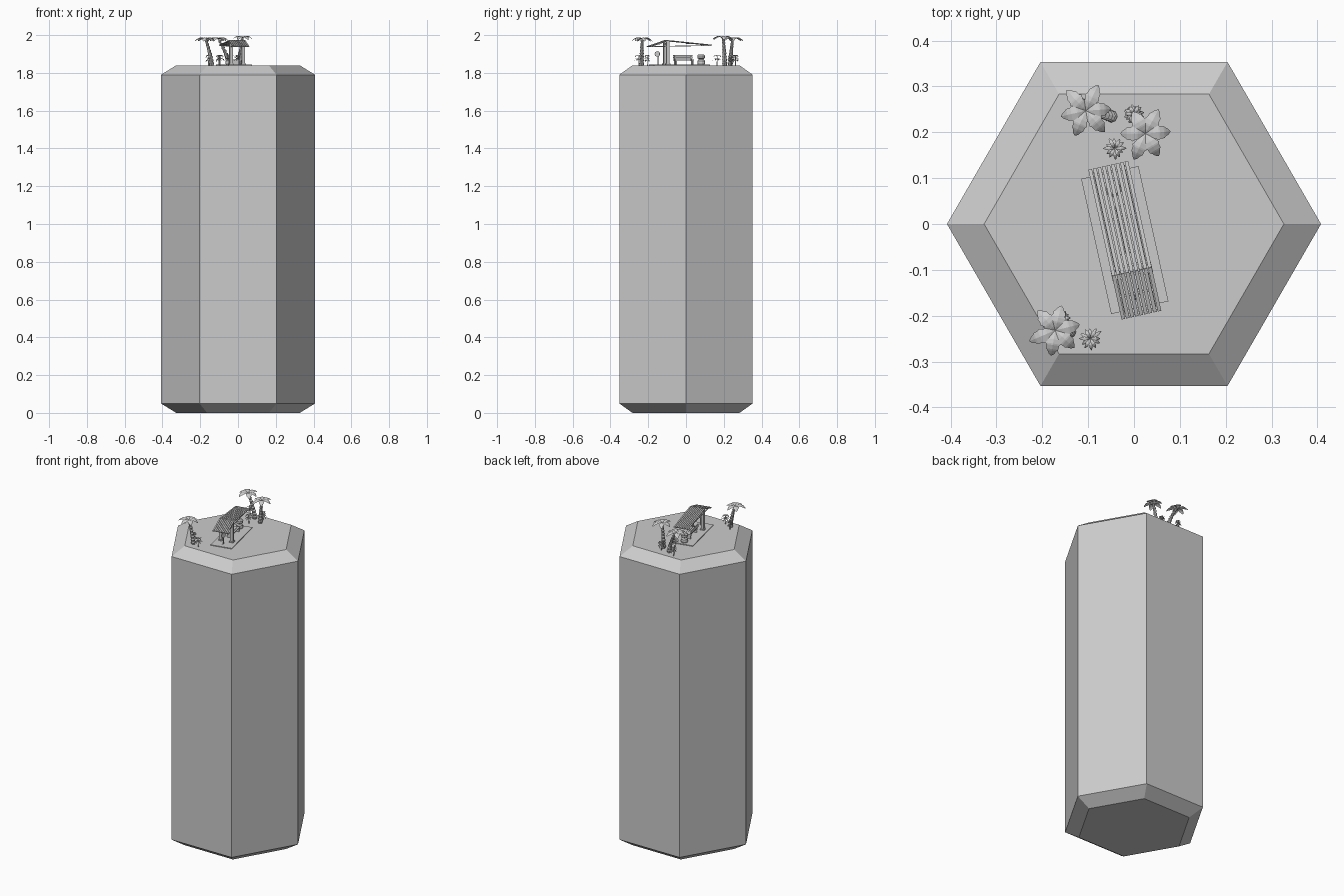
import bpy, bmesh, math, random
from mathutils import Matrix, Vector

if "Cube" in bpy.data.objects:
    bpy.data.objects.remove(bpy.data.objects["Cube"])

random.seed(4)
TOP = 1.84
# local frame of the shelter: v runs along the roof, u across it
FRAME = Matrix.Translation((-0.02, -0.035, TOP)) @ Matrix.Rotation(math.radians(12.5), 4, 'Z')


def make(name, bm, matrix=None, smooth=False, recalc=True):
    if recalc:
        bmesh.ops.recalc_face_normals(bm, faces=bm.faces)
    me = bpy.data.meshes.new(name)
    bm.to_mesh(me)
    bm.free()
    ob = bpy.data.objects.new(name, me)
    bpy.context.collection.objects.link(ob)
    if matrix:
        ob.matrix_world = matrix
    if smooth:
        for p in me.polygons:
            p.use_smooth = True
    return ob


def box(bm, lo, hi):
    lo, hi = Vector(lo), Vector(hi)
    bmesh.ops.create_cube(bm, size=1, matrix=Matrix.Translation((lo + hi) / 2)
                          @ Matrix.Diagonal((*(hi - lo), 1)))


def lathe(bm, profile, sides, at=(0, 0, 0)):
    # rings of (radius, z), capped at both ends
    rings = [[bm.verts.new((at[0] + r * math.cos(2 * math.pi * i / sides),
                            at[1] + r * math.sin(2 * math.pi * i / sides), at[2] + z))
              for i in range(sides)] for r, z in profile]
    bridge(bm, rings)


def bridge(bm, rings):
    n = len(rings[0])
    for a, b in zip(rings, rings[1:]):
        for i in range(n):
            bm.faces.new((a[i], a[(i + 1) % n], b[(i + 1) % n], b[i]))
    bm.faces.new(rings[0][::-1])
    bm.faces.new(rings[-1])


def beam(bm, a, b, w, h):
    # rectangular bar from a to b in the v-z plane
    a, b = Vector(a), Vector(b)
    up = Vector((1, 0, 0)).cross(b - a).normalized() * h / 2
    side = Vector((w / 2, 0, 0))
    bridge(bm, [[bm.verts.new(p + s * side + t * up) for s, t in
                 ((-1, -1), (1, -1), (1, 1), (-1, 1))] for p in (a, b)])


def leaf(bm, origin, angle, length, width, rise, droop):
    # serrated, folded blade that rises and then droops
    m = Matrix.Translation(origin) @ Matrix.Rotation(angle, 4, 'Z')
    outline = [(0, .1), (.15, .4), (.3, .85), (.36, .72), (.52, 1), (.58, .82),
               (.74, .78), (.8, .58), (.92, .35), (1, .02)]
    rows = []
    for t, w in outline:
        z = rise * math.sin(t * math.pi * .75) - droop * t * t
        rows.append([bm.verts.new(m @ Vector((length * t, s * w * width / 2, z - abs(s) * w * width * .12)))
                     for s in (-1, 0, 1)])
    for a, b in zip(rows, rows[1:]):
        for i in (0, 1):
            bm.faces.new((a[i], b[i], b[i + 1], a[i + 1]))


# hexagonal column with chamfered ends
bm = bmesh.new()
lathe(bm, [(.327, 0), (.408, .05), (.408, 1.79), (.327, TOP)], 6)
make("hexagonal_column", bm)

# paving slab
bm = bmesh.new()
box(bm, (-.064, -.151, 0), (.064, .151, .004))
make("paving_slab", bm, FRAME)

# bent roof of long slats, with cross bars beneath
eave_a, ridge, eave_b = (-.167, .099), (-.07, .131), (.167, .107)
bm = bmesh.new()
for i in range(9):
    u = -.0405 + i * .081 / 8
    for p, q in ((eave_a, ridge), (ridge, eave_b)):
        beam(bm, (u, *p), (u, *q), .0078, .005)
for p, q in ((eave_a, ridge), (ridge, eave_b)):
    dz = -.003
    for t in (.06, .5, .94):
        v, z = (p[k] + (q[k] - p[k]) * t for k in (0, 1))
        box(bm, (-.044, v - .003, z + dz - .002), (.044, v + .003, z + dz + .001))
make("slatted_roof", bm, FRAME)

# posts, tie beams
bm = bmesh.new()
for u in (-.033, .033):
    box(bm, (u - .008, -.079, .002), (u + .008, -.063, .128))
    box(bm, (u - .012, -.083, 0), (u + .012, -.059, .01))
    beam(bm, (u, -.16, .099), (u, .16, .105), .005, .004)
box(bm, (-.04, -.075, .108), (.04, -.067, .116))
make("roof_posts", bm, FRAME)

# bench
bm = bmesh.new()
for i in range(3):
    u = -.018 + i * .013
    box(bm, (u, -.03, .026), (u + .011, .076, .031))
for z in (.036, .046):
    box(bm, (-.023, -.03, z), (-.019, .076, z + .008))
for v in (-.024, .066):
    box(bm, (-.018, v, 0), (.018, v + .006, .026))
    box(bm, (-.021, v, .022), (-.017, v + .006, .052))
make("bench", bm, FRAME)

# waisted bin
bm = bmesh.new()
lathe(bm, [(.018, .003), (.021, .012), (.02, .024), (.014, .031), (.014, .034),
           (.02, .038), (.021, .05), (.015, .058)], 12, (0, .118, 0))
make("bin", bm, FRAME)

# sign on a pole
bm = bmesh.new()
lathe(bm, [(.0025, 0), (.0025, .066)], 8, (0, -.117, 0))
lathe(bm, [(.009, 0), (.007, .005)], 8, (0, -.117, 0))
bmesh.ops.create_cone(bm, cap_ends=True, segments=8, radius1=.015, radius2=.015, depth=.005,
                      matrix=Matrix.Translation((.001, -.12, .06)) @ Matrix.Rotation(math.radians(55), 4, 'Z')
                      @ Matrix.Rotation(math.pi / 2, 4, 'X'))
make("sign", bm, FRAME)

# palm trees: base x, y; crown x, y; height; first leaf angle
palms = [((-.14, -.235), (-.172, -.232), .137, .3),
         ((-.05, .235), (-.105, .247), .138, .15),
         ((.008, .205), (.025, .197), .145, 0.0)]
for base, crown, height, start in palms:
    bm = bmesh.new()
    rings, n = [], 9
    for k in range(n):
        t = k / (n - 1)
        bend = t ** 1.4
        c = Vector((base[0] + (crown[0] - base[0]) * bend,
                    base[1] + (crown[1] - base[1]) * bend, TOP + height * t))
        for scale, dz in ((.85, 0), (1.1, .012)):
            r = (.0125 - .006 * t) * scale
            rings.append([bm.verts.new(c + Vector((r * math.cos(a), r * math.sin(a), dz * (k < n - 1))))
                          for a in (2 * math.pi * i / 8 for i in range(8))])
    bridge(bm, rings)
    make("palm_trunk", bm)
    bm = bmesh.new()
    for i in range(6):
        leaf(bm, (*crown, TOP + height), start + i * math.pi / 3 + random.uniform(-.12, .12),
             random.uniform(.054, .063), .034, .017, .022)
    make("palm_leaves", bm, recalc=False)

# small plants: x, y, tiers, leaves per tier, leaf length
for x, y, tiers, count, size in ((-.042, .165, 2, 6, .024), (-.095, -.25, 2, 6, .026),
                                 (0, .24, 5, 6, .021), (-.155, -.205, 3, 5, .018),
                                 (-.1, .262, 3, 5, .02)):
    bm = bmesh.new()
    lathe(bm, [(.003, 0), (.002, .046)], 6, (x, y, TOP))
    for k in range(tiers):
        for i in range(count):
            leaf(bm, (x, y, TOP + .046 - k * .036 / tiers), k * .6 + i * 2 * math.pi / count,
                 size * random.uniform(.8, 1.1), .009, .012, .012)
    make("small_plant", bm, recalc=False)
